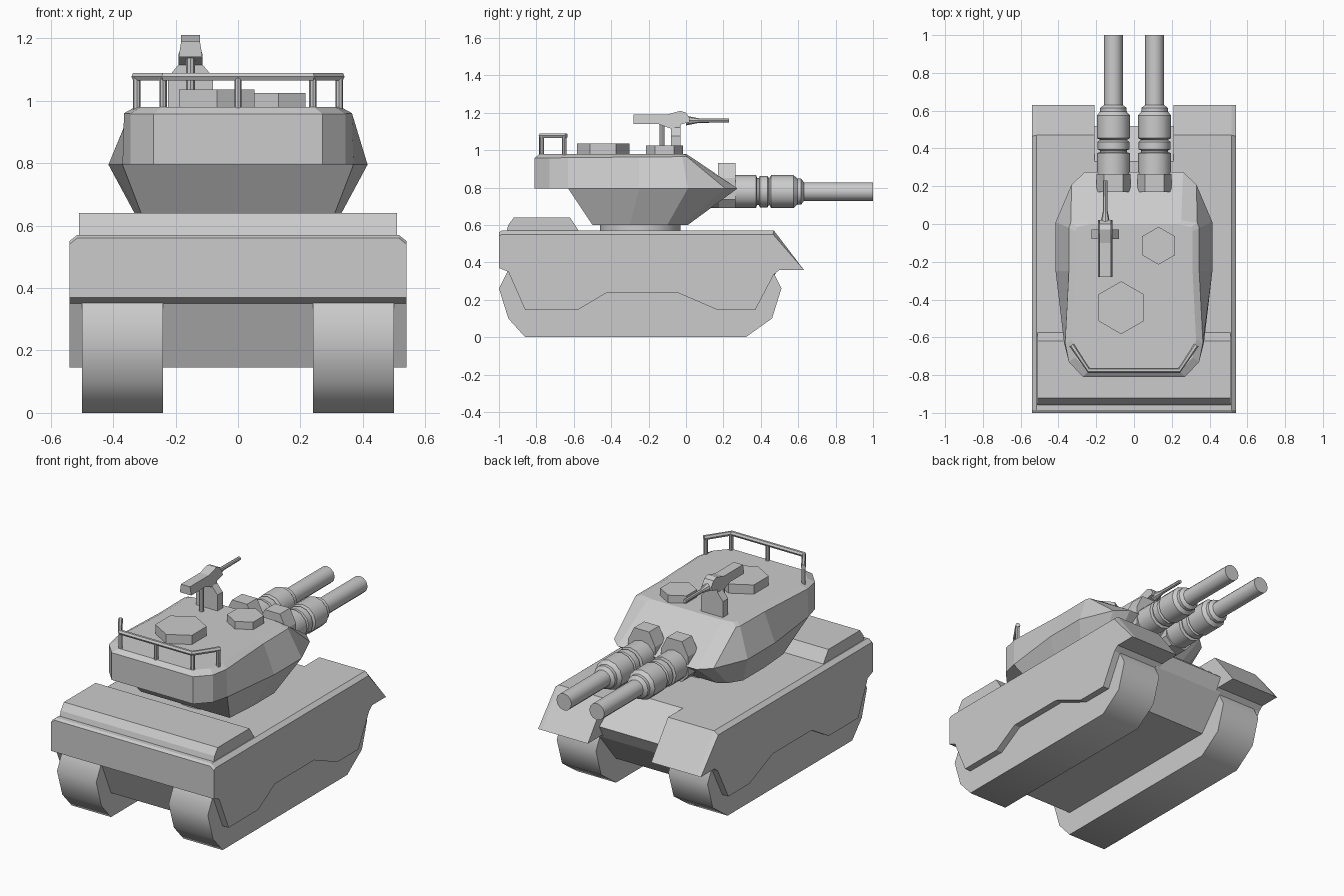
import bpy, bmesh, math
from mathutils import Vector

if "Cube" in bpy.data.objects:
    bpy.data.objects.remove(bpy.data.objects["Cube"])


def loft(name, rings, mirror=False, smooth=None):
    """Skin a list of equal-length closed rings and cap both ends."""
    bm = bmesh.new()
    vs = [[bm.verts.new(p) for p in r] for r in rings]
    n = len(rings[0])
    for a, b in zip(vs, vs[1:]):
        for i in range(n):
            j = (i + 1) % n
            bm.faces.new((a[i], a[j], b[j], b[i]))
    bm.faces.new(vs[0])
    bm.faces.new(vs[-1])
    bmesh.ops.recalc_face_normals(bm, faces=bm.faces)
    me = bpy.data.meshes.new(name)
    bm.to_mesh(me)
    bm.free()
    ob = bpy.data.objects.new(name, me)
    bpy.context.collection.objects.link(ob)
    if mirror:
        ob.modifiers.new("mirror", 'MIRROR')
    if smooth:
        bpy.ops.object.select_all(action='DESELECT')
        ob.select_set(True)
        bpy.context.view_layer.objects.active = ob
        bpy.ops.object.shade_smooth_by_angle(angle=math.radians(smooth))
    return ob


def prism(name, yz, x0, x1, **kw):
    return loft(name, [[(x, y, z) for y, z in yz] for x in (x0, x1)], **kw)


def lathe_y(name, profile, x, z, seg, **kw):
    rings = [[(x + r * math.cos(2 * math.pi * i / seg), y,
               z + r * math.sin(2 * math.pi * i / seg)) for i in range(seg)] for y, r in profile]
    return loft(name, rings, **kw)


def drum(name, x, y, z0, z1, r, seg, **kw):
    turn = math.pi / 2
    return loft(name, [[(x + r * math.cos(turn + 2 * math.pi * i / seg),
                         y + r * math.sin(turn + 2 * math.pi * i / seg), z)
                        for i in range(seg)] for z in (z0, z1)], **kw)


def sym(half):
    return half + [(-x, y, z) for x, y, z in reversed(half)]


# Tracks
prism("track", [(-.86, 0), (.32, 0), (.46, .1), (.51, .26), (.46, .36),
                (-.95, .36), (-1, .26), (-.95, .1)], .24, .5, mirror=True, smooth=50)

# Hull centre with sloped front plate
prism("hull_centre", [(-1, .37), (-1, .56), (-.985, .57), (.33, .57), (.52, .42),
                      (.48, .34), (.32, .145), (-.86, .145), (-.95, .35)], -.24, .24)

# Sponsons carrying the front fenders
prism("sponson", [(-1, .37), (-1, .56), (-.985, .57), (.47, .57), (.63, .36),
                  (.5, .36), (.47, .335), (-.95, .35)], .21, .5, mirror=True)

# Side skirts with chamfered upper edge
lower = [(.63, .36), (.5, .36), (.47, .335), (.37, .145), (.17, .145), (-.05, .24), (-.42, .24),
         (-.58, .145), (-.86, .145), (-.95, .35), (-1, .37)]
top_in = [(-1, .56), (-.985, .57), (.47, .57)]
top_out = [(-1, .54), (-.985, .55), (.465, .55)]
loft("side_skirt", [[(.5, *p) for p in lower + top_in], [(.515, *p) for p in lower + top_in],
                    [(.54, *p) for p in lower + top_out]], mirror=True)

# Engine deck
prism("engine_deck", [(-.96, .565), (-.95, .6), (-.92, .64), (-.62, .64), (-.57, .565)], -.51, .51)

# Turret ring, lower shell, upper shell with rear bustle
drum("turret_ring", 0, -.245, .56, .61, .215, 24, smooth=40)
front_mid = [(.26, .275, .795), (.33, .21, .795), (.415, .01, .795), (.415, -.25, .795), (.37, -.63, .795)]
front_low = [(.21, .01, .6), (.26, -.02, .6), (.31, -.1, .6), (.31, -.3, .6), (.295, -.5, .6)]
loft("turret_lower", [sym(front_low), sym(front_mid)])
mid = front_mid + [(.345, -.73, .795), (.27, -.81, .795)]
rim = [(.25, .02, .968), (.335, .005, .965), (.345, -.02, .965), (.345, -.25, .963),
       (.365, -.63, .96), (.345, -.73, .958), (.27, -.81, .958)]
roof = [(x * .9, -.33 + (y + .33) * .94, .98) for x, y, z in rim]
loft("turret_upper", [sym(mid), sym(rim), sym(roof)])

# Roof hatches
drum("large_hatch", -.068, -.443, .96, 1.035, .14, 6)
drum("small_hatch", .13, -.115, .96, 1.025, .1, 6)

# Twin guns
gun = [(.12, .088), (.375, .088), (.38, .072), (.39, .072), (.395, .084), (.435, .084),
       (.445, .07), (.455, .088), (.575, .088), (.595, .07), (.615, .07), (.63, .05), (1, .05)]
collar = [(-.05, .69), (.05, .69), (.09, .735), (.09, .85), (.05, .93), (-.05, .93), (-.09, .85), (-.09, .735)]
for side, s in (("left", -1), ("right", 1)):
    lathe_y(side + "_gun", gun, s * .109, .778, 12, smooth=35)
    loft(side + "_gun_collar", [[(s * .109 + x, y, z) for x, z in collar] for y in (.17, .265)])

# Turret rear rail
path = [Vector(p) for p in ((-.33, -.64, 1.077), (-.24, -.775, 1.077), (.24, -.775, 1.077), (.33, -.64, 1.077))]
rail = []
for i, p in enumerate(path):
    d = (path[min(i + 1, 3)] - path[max(i - 1, 0)]).normalized()
    side = Vector((-d.y, d.x, 0))
    rail.append([p + side * .014 * math.cos(a * math.pi / 3) + Vector((0, 0, .014 * math.sin(a * math.pi / 3)))
                 for a in range(6)])
loft("rear_rail", rail)
for x, y in ((-.324, -.65), (-.24, -.77), (0, -.775), (.24, -.77), (.324, -.65)):
    drum("rail_post", x, y, .95, 1.077, .012, 8)

# Roof machine gun: stand, post, body, barrel
gx = -.152
stand = [(-.072, .97), (.072, .97), (.072, 1.075), (.035, 1.12), (.035, 1.15), (-.035, 1.15),
         (-.035, 1.12), (-.072, 1.075)]
loft("machine_gun_stand", [[(gx + x, y, z) for x, z in stand] for y in (-.08, -.03)])
drum("machine_gun_post", gx, -.128, .96, 1.15, .014, 8)
body = [(-.28, 1.14), (-.28, 1.19), (-.1, 1.19), (-.03, 1.21), (0, 1.2), (.02, 1.17), (.02, 1.15),
        (-.02, 1.14), (-.08, 1.115), (-.15, 1.14)]
loft("machine_gun_body", [[(gx + s * (.03 if z > 1.16 else .038), y, z) for y, z in body] for s in (-1, 1)])
lathe_y("machine_gun_barrel", [(0, .026), (.07, .012), (.23, .011)], gx, 1.158, 8)
